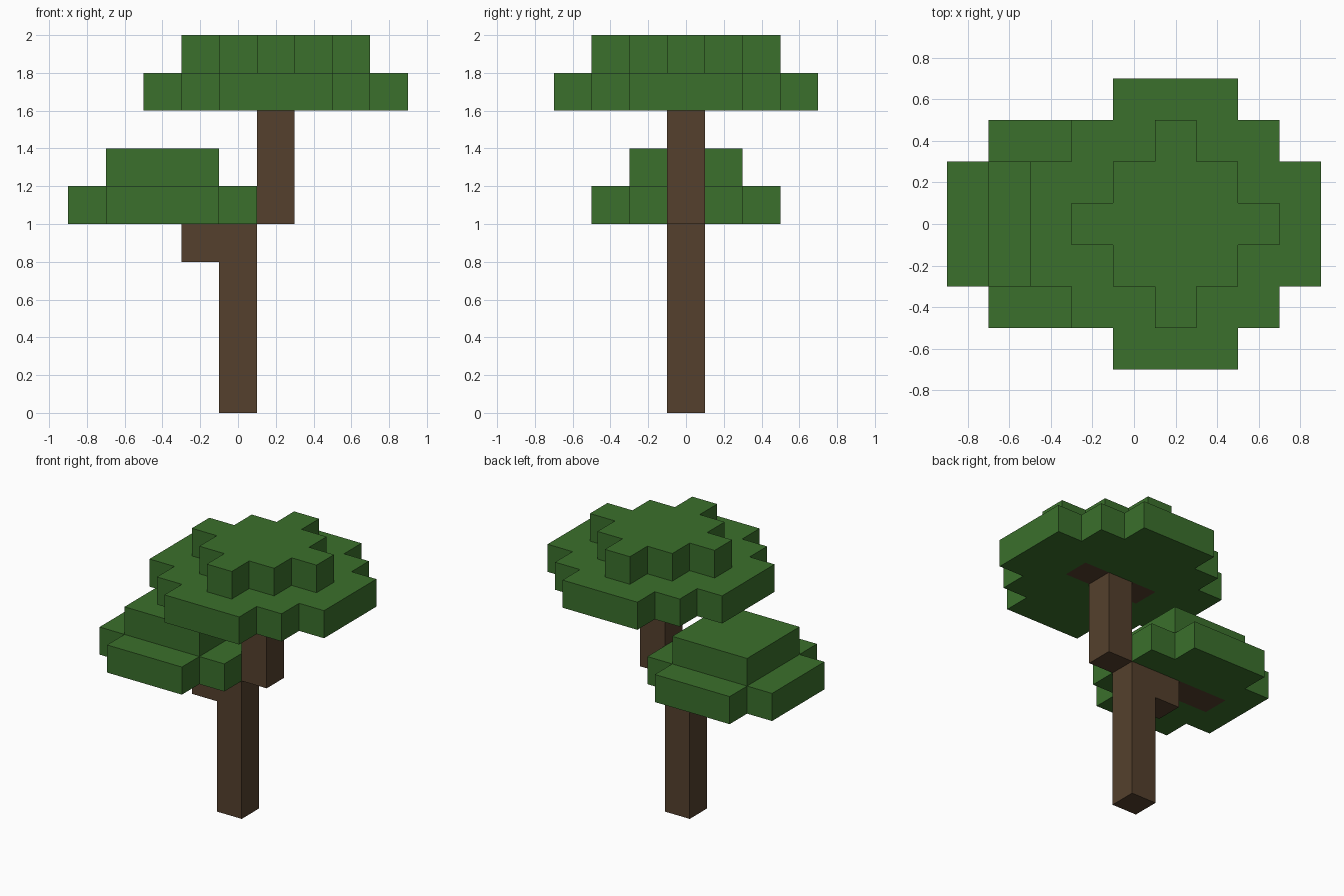
import bpy
import bmesh
from mathutils import Vector

CELL = 0.2

cube = bpy.data.objects.get("Cube")
if cube:
    bpy.data.objects.remove(cube, do_unlink=True)


def make_material(name, colour):
    mat = bpy.data.materials.new(name)
    mat.use_nodes = True
    mat.diffuse_color = (*colour, 1)
    mat.node_tree.nodes["Principled BSDF"].inputs["Base Color"].default_value = (*colour, 1)
    return mat


def block(xs, zs):
    """Straight run of blocks on the centre line, ranges inclusive."""
    return {(x, 0, z) for x in range(xs[0], xs[1] + 1) for z in range(zs[0], zs[1] + 1)}


def layer(centre, z, half_widths):
    """Symmetric layer: half width in x for each row away from the middle."""
    return {(centre + x, side * row, z)
            for row, half in enumerate(half_widths)
            for x in range(-half, half + 1)
            for side in (-1, 1)}


def build(name, cells, solid, mat):
    """Make the outer faces of a group of blocks, skipping touching sides."""
    bm = bmesh.new()
    for cell in cells:
        centre = (Vector(cell) + Vector((0, 0, 0.5))) * CELL
        for axis in range(3):
            for sign in (-1, 1):
                n = Vector((0, 0, 0))
                n[axis] = sign
                if tuple(int(c + d) for c, d in zip(cell, n)) in solid:
                    continue
                u = Vector((0, 0, 0))
                u[(axis + 1) % 3] = 1
                v = n.cross(u)
                corners = (-u - v, u - v, u + v, v - u)
                bm.faces.new([bm.verts.new(centre + (n + c) * CELL / 2) for c in corners])
    bmesh.ops.remove_doubles(bm, verts=bm.verts, dist=0.001)
    mesh = bpy.data.meshes.new(name)
    bm.to_mesh(mesh)
    bm.free()
    mesh.materials.append(mat)
    bpy.context.collection.objects.link(bpy.data.objects.new(name, mesh))


bark = make_material("brown bark", (0.089, 0.051, 0.026))
leaf = make_material("green leaves", (0.043, 0.162, 0.025))

# Trunk with side branch, and the logs that end inside the leaves
lower_trunk = block((0, 0), (0, 4)) | block((-1, -1), (4, 4))
upper_trunk = block((1, 1), (5, 7))
lower_logs = block((-3, -2), (5, 5))
upper_logs = block((0, 2), (8, 8))
wood = lower_trunk | upper_trunk | lower_logs | upper_logs

# Two stepped leaf crowns
lower_crown = (layer(-2, 5, (2, 2, 1)) | layer(-2, 6, (1, 1))) - wood
upper_crown = (layer(1, 8, (3, 3, 2, 1)) | layer(1, 9, (2, 1, 0))) - wood

solid = wood | lower_crown | upper_crown
build("lower_trunk", lower_trunk | lower_logs, solid, bark)
build("upper_trunk", upper_trunk | upper_logs, solid, bark)
build("lower_crown", lower_crown, solid, leaf)
build("upper_crown", upper_crown, solid, leaf)
